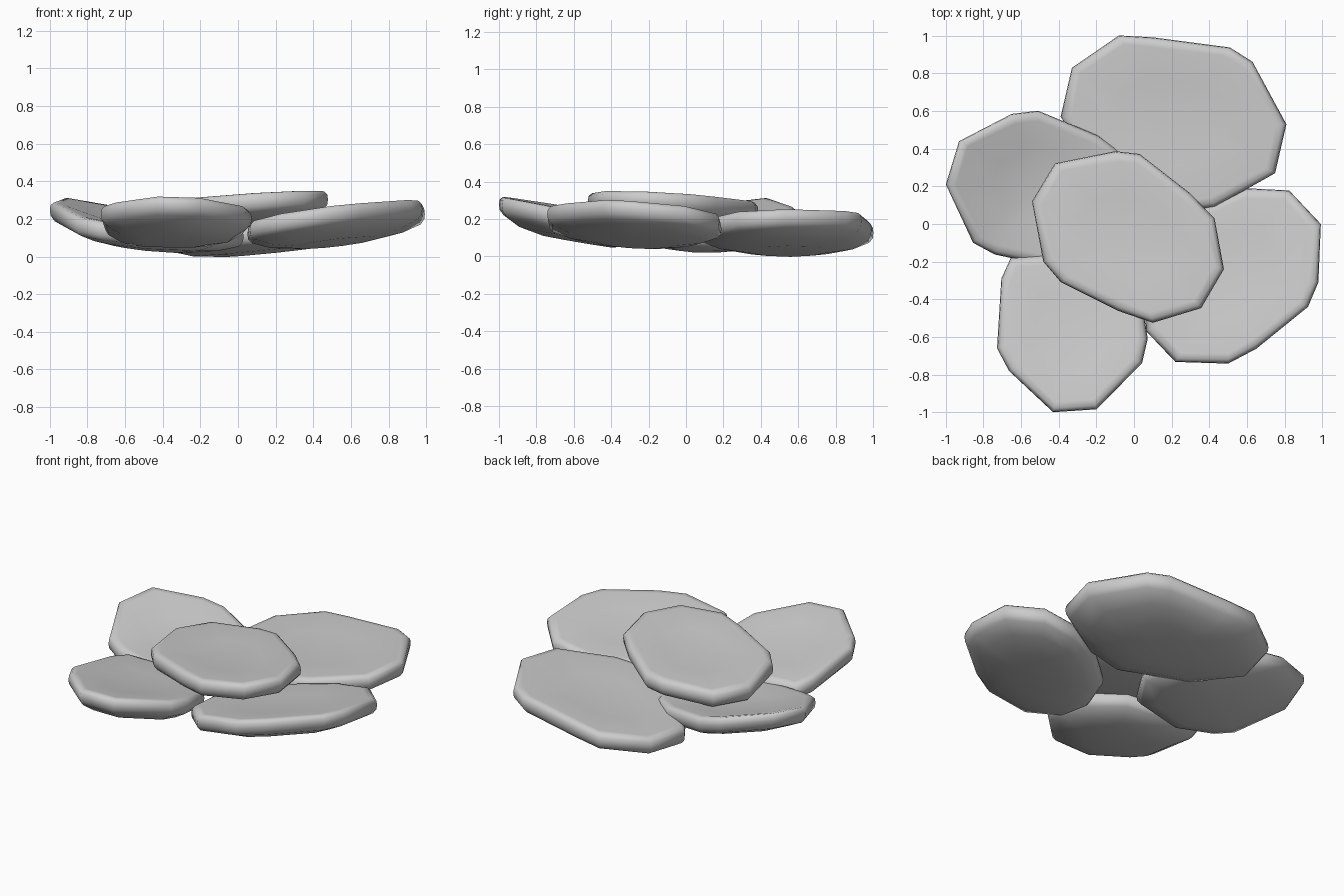
import bpy, bmesh
from mathutils import Vector

if "Cube" in bpy.data.objects:
    bpy.data.objects.remove(bpy.data.objects["Cube"])

# Edge profile from top to bottom: (inset from outline, height from mid plane)
RIM = [(0.055, 0.055), (0.022, 0.053), (0.004, 0.035), (0.0, 0.008),
       (0.004, -0.02), (0.025, -0.045)]


def stone(name, outline, centre, height, slope, bulge=-0.105, curl=0.0, dish=0.04):
    """Flat tilted stone: faceted outline, rolled rim, dished top, bulging underside."""
    c = Vector(centre)
    pts = [Vector(p) for p in outline]
    s = Vector(slope)
    axis = s.normalized()
    bm = bmesh.new()

    def vert(p, dz):
        d = p - c
        return bm.verts.new((p.x, p.y, height + d.dot(s) + curl * d.dot(axis) ** 2 + dz))

    def ring(fn, dz):
        return [vert(fn(p), dz) for p in pts]

    rings = [ring(lambda p: c + (p - c) * 0.5, dish)]
    for inset, dz in RIM:
        rings.append(ring(lambda p: p - (p - c).normalized() * inset, dz))
    rings.append(ring(lambda p: c + (p - c) * 0.75, bulge * 0.76))
    rings.append(ring(lambda p: c + (p - c) * 0.45, bulge * 0.97))
    n = len(pts)
    for a, b in zip(rings, rings[1:]):
        for i in range(n):
            j = (i + 1) % n
            bm.faces.new((a[i], a[j], b[j], b[i]))
    # Close top and bottom with fans
    for r, dz in ((rings[0], dish - 0.005), (rings[-1], bulge)):
        m = vert(c, dz)
        for i in range(n):
            bm.faces.new((r[i], m, r[(i + 1) % n]))
    bmesh.ops.recalc_face_normals(bm, faces=bm.faces)
    for f in bm.faces:
        f.smooth = True
    me = bpy.data.meshes.new(name)
    bm.to_mesh(me)
    bm.free()
    ob = bpy.data.objects.new(name, me)
    bpy.context.collection.objects.link(ob)
    return ob


# Back stone, leaning down to the left
stone("back_stone",
      [(-.08, 1.002), (.1, .992), (.51, .938), (.63, .862), (.81, .53), (.75, .27),
       (.43, .09), (.2, .06), (-.2, .28), (-.39, .57), (-.33, .83)],
      (.2, .55), .135, (.11, .03), -.112)

# Left stone, outer edge curling up
stone("left_stone",
      [(-1.0, .21), (-.93, .44), (-.65, .585), (-.51, .602), (-.19, .47),
       (-.04, .36), (.03, .12), (-.12, -.12), (-.48, -.218), (-.74, -.162), (-.855, -.1)],
      (-.5, .2), .135, (-.14, .10), -.09, curl=.2)

# Front left stone, front edge raised
stone("front_left_stone",
      [(-.728, -.66), (-.665, -.78), (-.43, -1.0), (-.2, -.985), (.043, -.74),
       (.073, -.61), (.04, -.4), (-.12, -.2), (-.4, -.16), (-.655, -.18), (-.705, -.29)],
      (-.33, -.58), .196, (-.02, -.17), -.12)

# Right stone, outer edge raised
stone("right_stone",
      [(.993, 0), (.825, .178), (.6, .19), (.38, .1), (.15, -.1), (.05, -.35),
       (.065, -.57), (.22, -.733), (.5, -.742), (.65, -.663), (.925, -.44), (.98, -.31)],
      (.52, -.27), .174, (.15, -.1))

# Top stone resting over the others
stone("top_stone",
      [(-.542, .12), (-.42, .322), (-.1, .387), (.03, .372), (.3, .162), (.428, .03),
       (.478, -.24), (.357, -.447), (.1, -.525), (-.08, -.463), (-.388, -.31), (-.482, -.2)],
      (-.02, -.07), .258, (.06, -.045))
